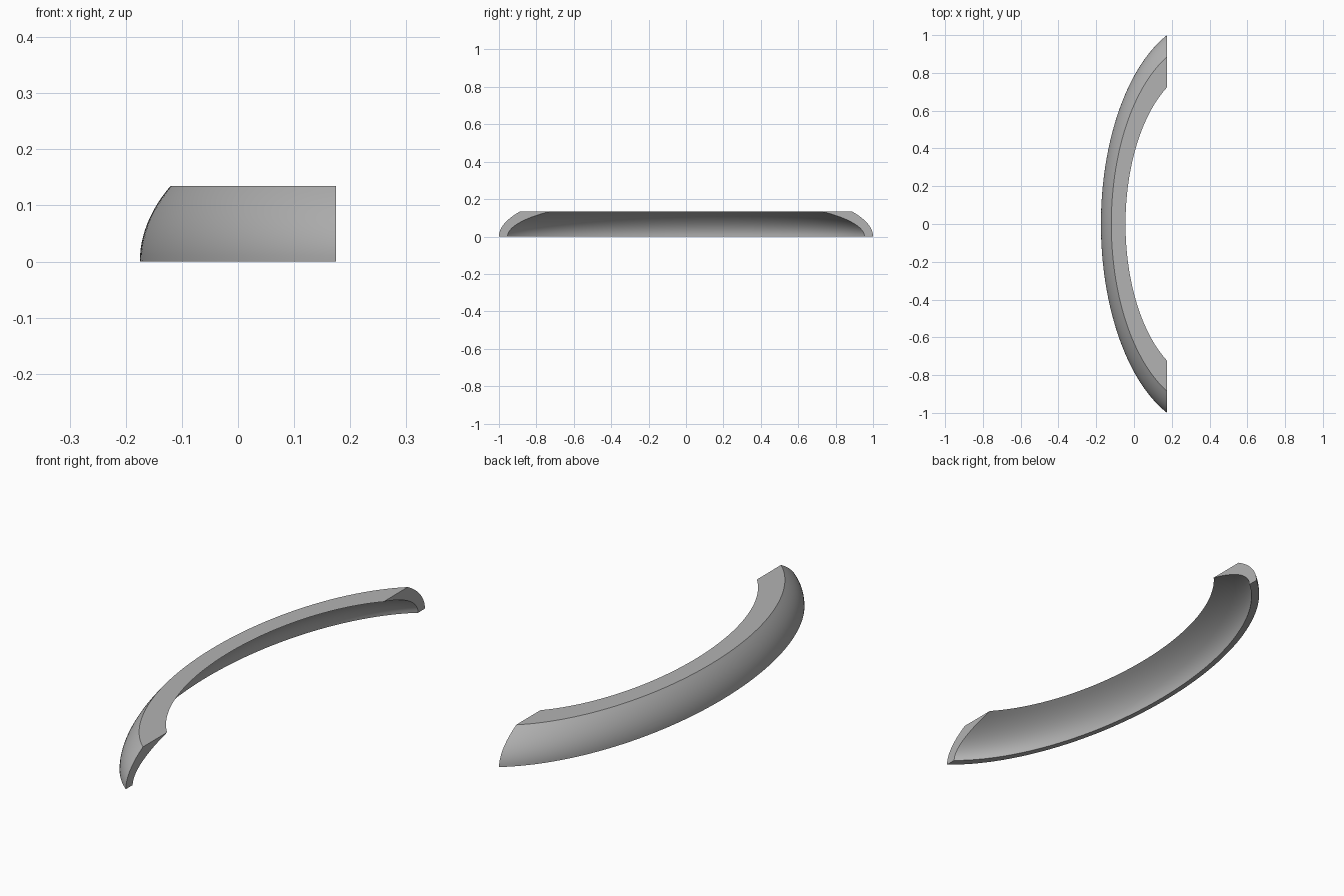
import bpy, bmesh, math

if "Cube" in bpy.data.objects:
    bpy.data.objects.remove(bpy.data.objects["Cube"])

CX, K = 0.39, 1.914      # centre of the ellipses and their y/x stretch
CUT, H = 0.175, 0.135    # cutting plane in x, height
STEPS, LEVELS = 96, 12

mat = bpy.data.materials.new("plain grey")
mat.diffuse_color = (0.45, 0.45, 0.45, 1)
mat.use_nodes = True
mat.node_tree.nodes["Principled BSDF"].inputs["Base Color"].default_value = mat.diffuse_color


def radius(a, c, z):
    """Half width of an ellipsoid at height z."""
    return a * math.sqrt(1 - (z / c) ** 2)


# closed cross-section: outer wall going up, inner wall coming down
zs = [H * i / LEVELS for i in range(LEVELS + 1)]
profile = [(radius(0.565, 0.314, z), z) for z in zs]
profile += [(radius(0.543, 0.2255, z), z) for z in reversed(zs)]

# sweep the section along ellipses, each ending on the cutting plane
bm = bmesh.new()
rings = []
for i in range(STEPS + 1):
    ring = []
    for a, z in profile:
        t = math.acos((CX - CUT) / a) * (2 * i / STEPS - 1)
        ring.append(bm.verts.new((CX - a * math.cos(t), K * a * math.sin(t), z)))
    rings.append(ring)
n = len(profile)
for r, s in zip(rings, rings[1:]):
    for j in range(n):
        bm.faces.new((r[j], r[(j + 1) % n], s[(j + 1) % n], s[j]))
# flat end faces
for ring in (rings[0], rings[-1]):
    for j in range(LEVELS):
        bm.faces.new((ring[j], ring[j + 1], ring[n - 2 - j], ring[n - 1 - j]))
bmesh.ops.recalc_face_normals(bm, faces=bm.faces)

mesh = bpy.data.meshes.new("curved_rim")
bm.to_mesh(mesh)
bm.free()
mesh.materials.append(mat)
rim = bpy.data.objects.new("curved_rim", mesh)
bpy.context.collection.objects.link(rim)
bpy.context.view_layer.objects.active = rim
rim.select_set(True)
bpy.ops.object.shade_smooth_by_angle(angle=math.radians(30))
